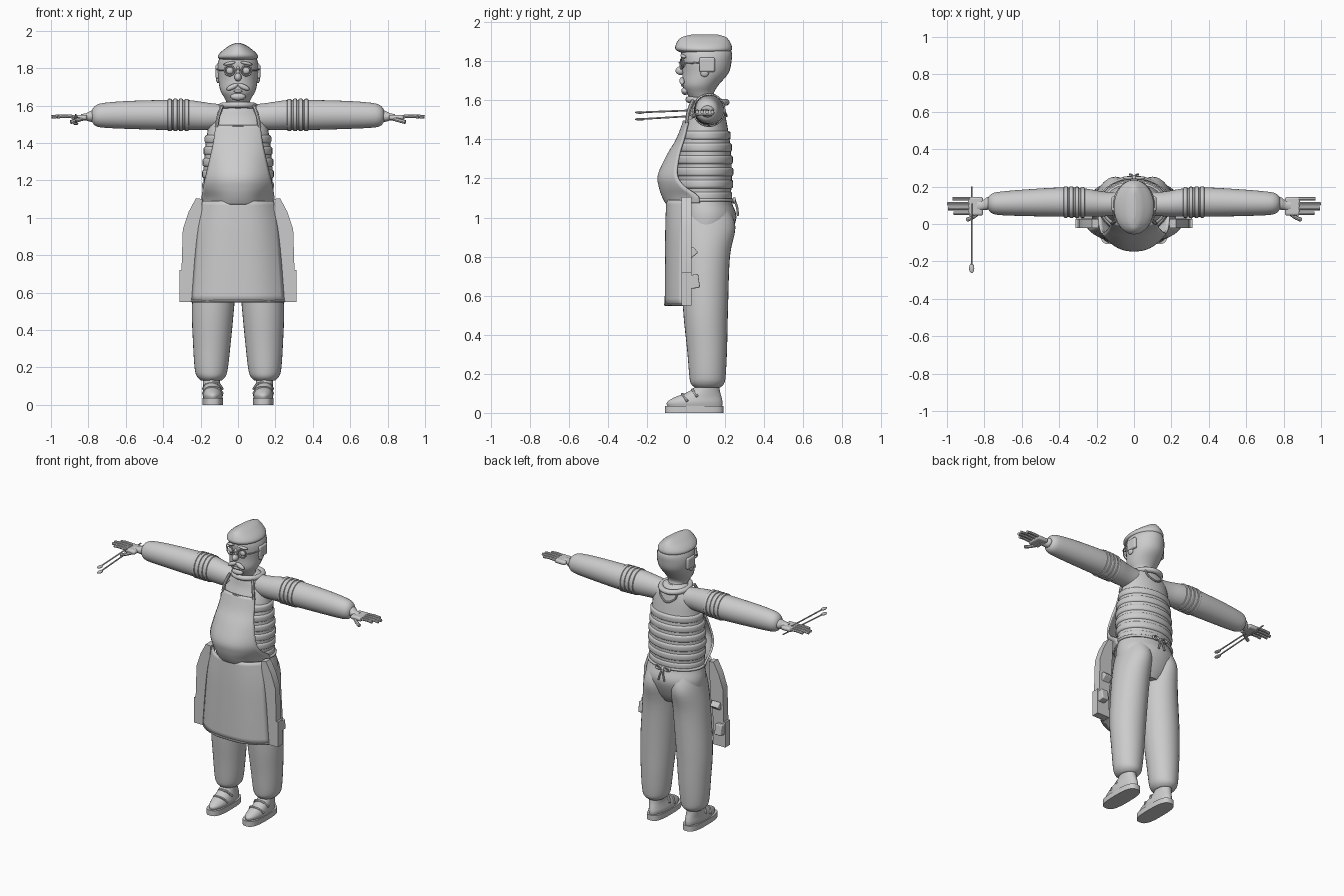
import bpy, bmesh, math
from mathutils import Vector

cube = bpy.data.objects.get("Cube")
if cube:
    bpy.data.objects.remove(cube, do_unlink=True)

GREY = (0.6, 0.6, 0.6, 1)
mat = bpy.data.materials.new("plain grey")
mat.use_nodes = True
mat.diffuse_color = GREY
mat.node_tree.nodes["Principled BSDF"].inputs["Base Color"].default_value = GREY
SIDES = (("left", 1), ("right", -1))


def finish(ob, angle=40):
    if not ob.data.materials:
        ob.data.materials.append(mat)
    bpy.ops.object.select_all(action="DESELECT")
    ob.select_set(True)
    bpy.context.view_layer.objects.active = ob
    bpy.ops.object.shade_smooth_by_angle(angle=math.radians(angle))
    return ob


def from_bmesh(name, bm, angle=40):
    bmesh.ops.recalc_face_normals(bm, faces=bm.faces)
    me = bpy.data.meshes.new(name)
    bm.to_mesh(me)
    bm.free()
    ob = bpy.data.objects.new(name, me)
    bpy.context.collection.objects.link(ob)
    return finish(ob, angle)


def smooth_rows(rows, steps):
    """Catmull-Rom interpolation between key rows."""
    out = []
    for i in range(len(rows) - 1):
        quad = [rows[max(i - 1, 0)], rows[i], rows[i + 1], rows[min(i + 2, len(rows) - 1)]]
        for k in range(steps):
            t = k / steps
            out.append([0.5 * (2 * b + (c - a) * t + (2 * a - 5 * b + 4 * c - d) * t * t
                               + (3 * b - a - 3 * c + d) * t ** 3) for a, b, c, d in zip(*quad)])
    return out + [list(rows[-1])]


def loft(name, rows, axis="z", side=1, n=32, steps=4):
    """Rows: position along axis, two centre coordinates, two radii."""
    bm = bmesh.new()
    rings = []
    for h, a, b, ra, rb in smooth_rows(rows, steps):
        ring = []
        for k in range(n):
            t = math.tau * k / n
            u, v = a + max(ra, .002) * math.cos(t), b + max(rb, .002) * math.sin(t)
            ring.append(bm.verts.new((u * side, v, h) if axis == "z" else (h * side, u, v)))
        rings.append(ring)
    for r, s in zip(rings, rings[1:]):
        for k in range(n):
            bm.faces.new((r[k], r[(k + 1) % n], s[(k + 1) % n], s[k]))
    bm.faces.new(rings[0])
    bm.faces.new(rings[-1])
    return from_bmesh(name, bm)


def bands(name, rows, places, half, lift, axis="z", side=1):
    """Raised stripes following a lofted body."""
    table = smooth_rows(rows, 8)
    for i, h in enumerate(places):
        _, a, b, ra, rb = min(table, key=lambda r: abs(r[0] - h))
        prof = [(-half, -.004), (-half * .7, lift * .8), (0, lift), (half * .7, lift * .8), (half, -.004)]
        loft(f"{name}_{i + 1}", [(h + d, a, b, ra + e, rb + e) for d, e in prof], axis, side, steps=2)


def blob(name, loc, size, rot=(0, 0, 0)):
    bpy.ops.mesh.primitive_uv_sphere_add(segments=20, ring_count=12, location=loc, rotation=rot)
    ob = bpy.context.object
    ob.name, ob.scale = name, size
    return finish(ob)


def block(name, loc, size, bevel=.008, rot=(0, 0, 0)):
    bpy.ops.mesh.primitive_cube_add(size=1, location=loc, rotation=rot)
    ob = bpy.context.object
    ob.name, ob.scale = name, size
    bpy.ops.object.transform_apply(location=False, rotation=False, scale=True)
    if bevel:
        mod = ob.modifiers.new("round", "BEVEL")
        mod.width, mod.segments = bevel, 3
    return finish(ob)


def ring(name, loc, major, minor, rot=(0, 0, 0), scale=(1, 1, 1)):
    bpy.ops.mesh.primitive_torus_add(major_radius=major, minor_radius=minor, major_segments=36,
                                     minor_segments=10, location=loc, rotation=rot)
    ob = bpy.context.object
    ob.name, ob.scale = name, scale
    return finish(ob)


def tube(name, pts, radius):
    cu = bpy.data.curves.new(name, "CURVE")
    cu.dimensions, cu.bevel_depth, cu.bevel_resolution = "3D", radius, 2
    cu.use_fill_caps = True
    sp = cu.splines.new("POLY")
    fine = smooth_rows(pts, 5)
    sp.points.add(len(fine) - 1)
    for p, co in zip(sp.points, fine):
        p.co = (*co, 1)
    ob = bpy.data.objects.new(name, cu)
    bpy.context.collection.objects.link(ob)
    bpy.ops.object.select_all(action="DESELECT")
    ob.select_set(True)
    bpy.context.view_layer.objects.active = ob
    bpy.ops.object.convert(target="MESH")
    return finish(bpy.context.object)


def cloth(name, rows, power, n=24):
    """Bowed sheet. Rows: height, half width, centre y, edge y."""
    bm = bmesh.new()
    grid = [[bm.verts.new((w * t, yc + (ye - yc) * abs(t) ** power, z))
             for t in [2 * k / n - 1 for k in range(n + 1)]] for z, w, yc, ye in smooth_rows(rows, 4)]
    for r, s in zip(grid, grid[1:]):
        for k in range(n):
            bm.faces.new((r[k], r[k + 1], s[k + 1], s[k]))
    ob = from_bmesh(name, bm)
    mod = ob.modifiers.new("thickness", "SOLIDIFY")
    mod.thickness, mod.offset = .012, 0
    return ob


# Torso with raised stripes
torso = [(1.07, 0, .095, .175, .13), (1.2, 0, .095, .185, .14), (1.35, 0, .092, .178, .137),
         (1.45, 0, .1, .165, .115), (1.53, 0, .11, .15, .09), (1.59, 0, .11, .11, .075),
         (1.62, 0, .11, .06, .05)]
loft("jumper", torso)
bands("jumper_stripe", torso, [1.11 + .062 * i for i in range(6)], .024, .008)
ring("collar", (0, .11, 1.597), .088, .017, (math.radians(-4), 0, 0), (1, 1.08, 1))

# Trousers
loft("trouser_hips", [(.84, 0, .1, .1, .09), (.9, 0, .1, .18, .125), (1, 0, .108, .2, .15),
                      (1.07, 0, .1, .188, .137), (1.1, 0, .1, .18, .13)])
leg = [(.13, .143, .11, .055, .065), (.15, .143, .11, .075, .085), (.19, .143, .11, .088, .093),
       (.32, .14, .108, .1, .102), (.53, .133, .1, .113, .115), (.8, .113, .1, .113, .125),
       (.95, .1, .108, .1, .145), (1.04, .09, .105, .09, .12)]
ring("waist_cord", (0, .1, 1.09), .187, .009, scale=(1, .74, 1))
blob("bow_knot", (0, .245, 1.085), (.014, .012, .014))

# Head
loft("head", [(1.57, 0, .1, .06, .06), (1.61, 0, .085, .06, .065), (1.64, 0, .072, .072, .072),
              (1.68, 0, .075, .094, .093), (1.74, 0, .1, .106, .118), (1.8, 0, .105, .112, .128),
              (1.85, 0, .105, .1, .128), (1.9, 0, .105, .06, .09)])
loft("cap", [(1.845, 0, .095, .09, .12), (1.855, 0, .092, .106, .14), (1.87, 0, .09, .105, .146),
             (1.89, 0, .09, .088, .14), (1.91, 0, .09, .062, .128), (1.925, 0, .092, .038, .11),
             (1.936, 0, .095, .01, .07)])
blob("nose", (0, -.028, 1.752), (.019, .026, .022))
blob("nose_bridge", (0, -.02, 1.782), (.012, .014, .03))
blob("lower_lip", (0, -.014, 1.677), (.024, .012, .008))
blob("chin", (0, -.004, 1.648), (.04, .02, .02))
tube("glasses_bridge", [(-.018, -.03, 1.79), (0, -.036, 1.794), (.018, -.03, 1.79)], .004)

for side, s in SIDES:
    loft(side + "_trouser_leg", leg, side=s)
    # Face details
    blob(side + "_moustache", (s * .03, -.02, 1.7), (.034, .014, .014), (0, s * .45, 0))
    blob(side + "_eye", (s * .043, -.012, 1.787), (.02, .012, .018))
    ring(side + "_lens_rim", (s * .045, -.022, 1.787), .027, .004, (math.pi / 2, 0, s * .25))
    blob(side + "_eyebrow", (s * .045, -.014, 1.826), (.034, .012, .009), (0, s * .2, s * .3))
    block(side + "_ear", (s * .108, .108, 1.782), (.024, .08, .075), .01)
    blob(side + "_earlobe", (s * .106, .095, 1.742), (.012, .022, .022))
    tube(side + "_glasses_arm", [(s * .07, -.014, 1.79), (s * .1, .02, 1.79), (s * .115, .08, 1.795)], .004)

    # Sleeve, arm stripes and hand
    arm = [(.05, .11, 1.54, .06, .062), (.16, .107, 1.543, .066, .072), (.27, .115, 1.55, .076, .08),
           (.4, .117, 1.55, .078, .08), (.6, .113, 1.55, .07, .074), (.72, .11, 1.548, .062, .066),
           (.76, .11, 1.546, .052, .055), (.778, .11, 1.545, .034, .036), (.782, .11, 1.545, .02, .02)]
    loft(side + "_sleeve", arm, "x", s)
    bands(side + "_sleeve_stripe", arm, [.275, .305, .335, .365], .013, .006, "x", s)
    loft(side + "_wrist", [(.76, .11, 1.545, .025, .025), (.785, .11, 1.543, .034, .03),
                           (.81, .1, 1.54, .026, .02), (.84, .098, 1.538, .03, .016)], "x", s)
    block(side + "_palm", (s * .847, .095, 1.537), (.082, .1, .028), .012)
    for i, tip in enumerate((.965, .995, .998, .97)):
        y = .057 + i * .026
        tube(f"{side}_finger_{i + 1}", [(s * .87, y, 1.54), (s * .93, y, 1.544), (s * tip, y, 1.54)], .0095)
    tube(side + "_thumb", [(s * .83, .06, 1.53), (s * .865, .035, 1.52), (s * .895, .022, 1.512)], .011)

    # Shoe and sole
    bm = bmesh.new()
    bottom = []
    for k in range(32):
        t = math.tau * k / 32
        c, d = math.cos(t), math.sin(t)
        bottom.append(bm.verts.new((s * .135 + .056 * math.copysign(abs(c) ** .7, c),
                                    .042 + .15 * math.copysign(abs(d) ** .7, d), 0)))
    top = bmesh.ops.extrude_face_region(bm, geom=[bm.faces.new(bottom)])["geom"]
    bmesh.ops.translate(bm, vec=(0, 0, .036), verts=[v for v in top if isinstance(v, bmesh.types.BMVert)])
    from_bmesh(side + "_sole", bm)
    loft(side + "_shoe", [(.034, .135, .045, .05, .14), (.055, .135, .045, .054, .142),
                          (.08, .137, .062, .05, .12), (.105, .14, .09, .046, .085),
                          (.135, .142, .108, .045, .062), (.16, .143, .11, .045, .06)], side=s)
    for i in range(2):
        y, z = -.012 + i * .05, .094 + i * .024
        tube(f"{side}_shoe_strap_{i + 1}", [(s * .135 - .052, y + .02, z - .035), (s * .135 - .03, y, z - .006),
                                            (s * .135, y - .006, z), (s * .135 + .03, y, z - .006),
                                            (s * .135 + .052, y + .02, z - .035)], .008)

    # Apron side flap
    bm = bmesh.new()
    outline = [(.19, 1.1), (.225, 1.105), (.265, 1.03), (.295, .94), (.302, .72), (.314, .72),
               (.314, .55), (.22, .55), (.225, .7), (.205, .85)]
    face = bm.faces.new([bm.verts.new((s * x, -.022, z)) for x, z in outline])
    top = bmesh.ops.extrude_face_region(bm, geom=[face])["geom"]
    bmesh.ops.translate(bm, vec=(0, .05, 0), verts=[v for v in top if isinstance(v, bmesh.types.BMVert)])
    from_bmesh(side + "_apron_flap", bm, 30)
    block(side + "_flap_fold", (s * .285, .025, .67), (.05, .085, .07), .006, (.15, 0, 0))
    block(side + "_flap_crease", (s * .25, .03, .82), (.06, .05, .04), .006, (.7, 0, 0))

    # Apron strap, bow loop and bow tail
    tube(side + "_apron_strap", [(s * .115, .005, 1.485), (s * .105, .012, 1.54), (s * .085, .035, 1.6)], .01)
    ring(side + "_bow_loop", (s * .032, .247, 1.088), .02, .007, (math.pi / 2, 0, 0), (1, .6, 1))
    tube(side + "_bow_tail", [(0, .25, 1.085), (s * .012, .262, 1.05), (s * .022, .265, 1.01)], .006)

# Apron bib and skirt
cloth("apron_bib", [(1.495, .118, -.008, .012), (1.4, .13, -.045, -.012), (1.32, .147, -.092, -.035),
                    (1.22, .17, -.138, -.045), (1.16, .183, -.134, -.01), (1.11, .19, -.118, .06),
                    (1.075, .185, -.1, .07)], 2.4)
cloth("apron_skirt", [(1.09, .195, -.095, .01), (.95, .215, -.1, -.01), (.75, .23, -.102, -.018),
                      (.55, .245, -.103, -.018)], 2.8)
tube("apron_hem", [(-.245, -.018, .555), (-.2, -.055, .555), (-.1, -.098, .555), (0, -.105, .555),
                   (.1, -.098, .555), (.2, -.055, .555), (.245, -.018, .555)], .008)
tube("bib_hem", [(-.118, .008, 1.49), (0, -.012, 1.49), (.118, .008, 1.49)], .006)
tube("neck_cord", [(-.065, .185, 1.6), (-.055, .195, 1.55), (0, .208, 1.52), (.055, .195, 1.55),
                   (.065, .185, 1.6)], .006)

# Pair of sticks held in the right hand
for i, (back, z0, z1) in enumerate(((.11, 1.552, 1.538), (.2, 1.53, 1.503))):
    tube(f"stick_{i + 1}", [(-.868, back, z0), (-.868, -.25, z1)], .0045)
    blob(f"stick_tip_{i + 1}", (-.868, -.236, z1), (.014, .026, .007))
